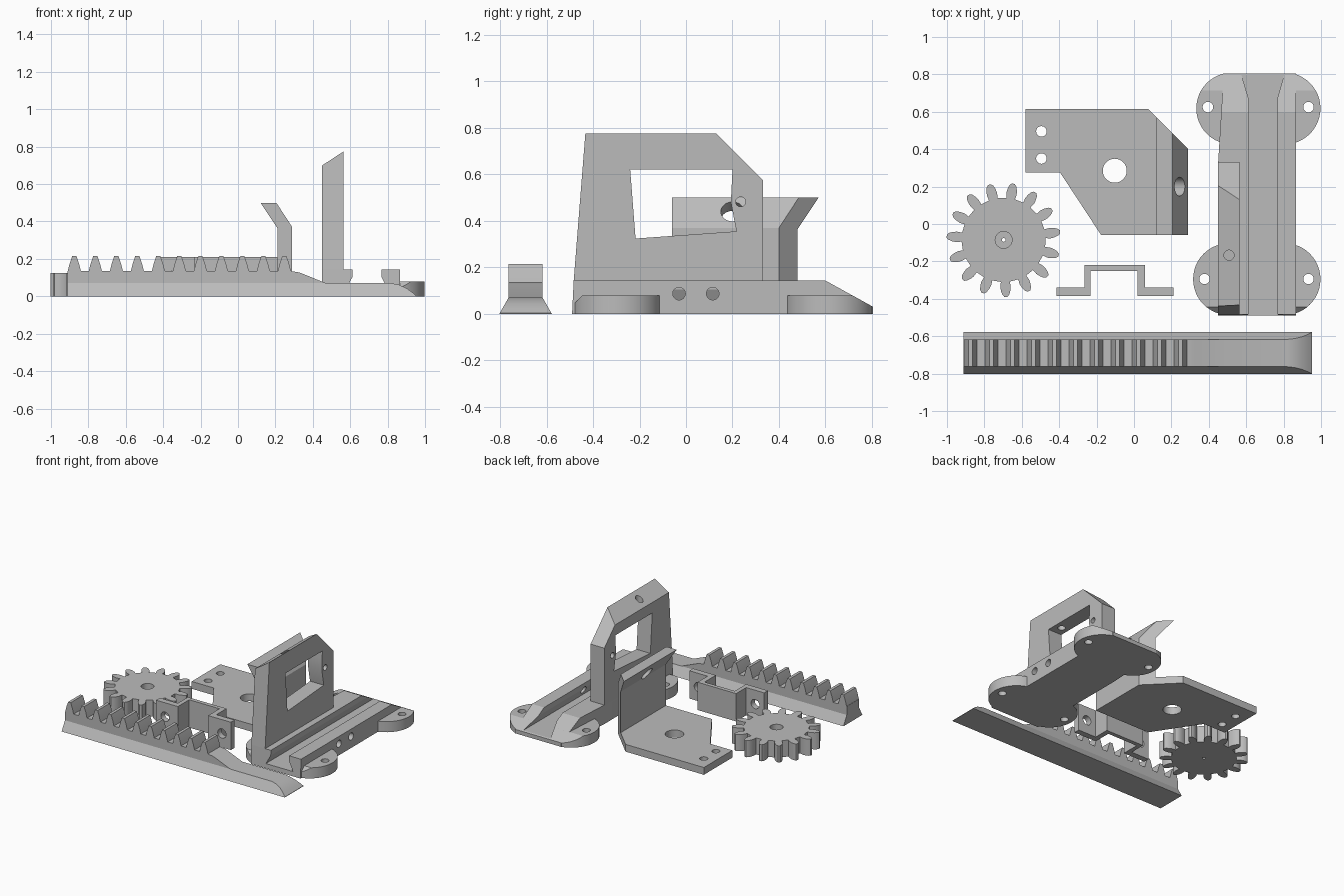
import bpy, bmesh, math
from mathutils import Vector

if "Cube" in bpy.data.objects:
    bpy.data.objects.remove(bpy.data.objects["Cube"], do_unlink=True)

grey = bpy.data.materials.new("light grey plastic")
grey.use_nodes = True
COLOUR = (0.5, 0.5, 0.5, 1)
grey.diffuse_color = COLOUR
grey.node_tree.nodes["Principled BSDF"].inputs["Base Color"].default_value = COLOUR


def make(name, bm):
    bmesh.ops.recalc_face_normals(bm, faces=bm.faces)
    mesh = bpy.data.meshes.new(name)
    bm.to_mesh(mesh)
    bm.free()
    mesh.materials.append(grey)
    obj = bpy.data.objects.new(name, mesh)
    bpy.context.collection.objects.link(obj)
    return obj


def prism(name, axis, outline, lo, hi):
    """Extrude a 2D outline along an axis."""
    place = {"x": lambda a, b, t: (t, a, b),
             "y": lambda a, b, t: (a, t, b),
             "z": lambda a, b, t: (a, b, t)}[axis]
    bm = bmesh.new()
    ends = [[bm.verts.new(place(a, b, t)) for a, b in outline] for t in (lo, hi)]
    for ring in ends:
        bm.faces.new(ring)
    n = len(outline)
    for i in range(n):
        j = (i + 1) % n
        bm.faces.new((ends[0][i], ends[0][j], ends[1][j], ends[1][i]))
    return make(name, bm)


def rod(centre, direction, radius, length, name="drill"):
    """Cylinder centred on a point, along a direction."""
    bm = bmesh.new()
    bmesh.ops.create_cone(bm, cap_ends=True, segments=48, radius1=radius,
                          radius2=radius, depth=length)
    turn = Vector(direction).to_track_quat("Z", "Y").to_matrix()
    bmesh.ops.rotate(bm, verts=bm.verts, matrix=turn)
    bmesh.ops.translate(bm, verts=bm.verts, vec=centre)
    return make(name, bm)


def combine(obj, operation, *tools):
    """Apply booleans and remove the tools."""
    for tool in tools:
        mod = obj.modifiers.new("cut", "BOOLEAN")
        mod.operation, mod.solver, mod.object = operation, "EXACT", tool
        bpy.context.view_layer.objects.active = obj
        bpy.ops.object.modifier_apply(modifier=mod.name)
        bpy.data.objects.remove(tool, do_unlink=True)
    return obj


X, Y, Z = (1, 0, 0), (0, 1, 0), (0, 0, 1)

# Pinion gear with a stepped centre hole
TEETH = 15
half = [(6, 0.225), (6.4, 0.252), (5.2, 0.275), (3.6, 0.294), (1.5, 0.305)]
tooth = [(-a, r) for a, r in half] + [(a, r) for a, r in reversed(half)]
gear_outline = []
for k in range(TEETH):
    for a, r in tooth:
        t = math.radians(80.3 + k * 360 / TEETH + a)
        gear_outline.append((-0.697 + r * math.cos(t), -0.085 + r * math.sin(t)))
gear = prism("pinion_gear", "z", gear_outline, 0, 0.125)
combine(gear, "DIFFERENCE", rod((-0.697, -0.085, 0.125), Z, 0.045, 0.12),
        rod((-0.697, -0.085, 0.06), Z, 0.01, 0.3))

# Toothed rack with a dovetail foot, lofted along its length
sections = [(-0.912, 0.135)]
for k in range(11):
    c = -0.875 + 0.1123 * k
    sections += [(c - 0.035, 0.135), (c - 0.025, 0.175), (c - 0.011, 0.215),
                 (c + 0.011, 0.215), (c + 0.025, 0.175), (c + 0.035, 0.135)]
sections += [(0.33, 0.127), (0.47, 0.07), (0.82, 0.07), (0.86, 0.062),
             (0.9, 0.044), (0.93, 0.023), (0.953, 0.003)]
bm = bmesh.new()
rings = []
for x, h in sections:
    s = min(h, 0.07)
    w = 0.113 - 0.04 * s / 0.07
    ring = [(-0.113, 0), (-w, s), (-w, h), (w, h), (w, s), (0.113, 0)]
    rings.append([bm.verts.new((x, -0.69 + y, z)) for y, z in ring])
for a, b in zip(rings, rings[1:]):
    for i in range(6):
        j = (i + 1) % 6
        bm.faces.new((a[i], a[j], b[j], b[i]))
bm.faces.new(rings[0])
bm.faces.new(rings[-1])
bmesh.ops.remove_doubles(bm, verts=bm.verts, dist=0.0005)
make("toothed_rack", bm)

# Motor bracket: bent profile trimmed to the plate outline
bracket = prism("motor_bracket", "y", [
    (-0.7, 0), (0.29, 0), (0.29, 0.37), (0.205, 0.5), (0.12, 0.5),
    (0.21, 0.365), (0.21, 0.055), (-0.7, 0.055)], -0.2, 0.8)
combine(bracket, "INTERSECT", prism("trim", "z", [
    (-0.58, 0.615), (0.075, 0.615), (0.39, 0.3), (0.39, -0.06),
    (-0.175, -0.06), (-0.395, 0.275), (-0.58, 0.275)], -0.5, 1))
combine(bracket, "DIFFERENCE", rod((-0.103, 0.285, 0), Z, 0.064, 0.3),
        rod((-0.495, 0.495, 0), Z, 0.028, 0.3),
        rod((-0.495, 0.35, 0), Z, 0.028, 0.3),
        rod((0.245, 0.2, 0.44), (0.84, 0, 0.55), 0.05, 0.4))

# Hat-shaped clamp with a screw hole in each foot
clamp = prism("clamp", "z", [
    (-0.415, -0.385), (-0.233, -0.385), (-0.233, -0.25), (0.02, -0.25),
    (0.02, -0.385), (0.21, -0.385), (0.21, -0.34), (0.058, -0.34),
    (0.058, -0.22), (-0.265, -0.22), (-0.265, -0.34), (-0.415, -0.34)], 0, 0.21)
combine(clamp, "DIFFERENCE", *[rod((x, -0.36, 0.105), Y, 0.035, 0.2)
                               for x in (-0.34, 0.135)])

# Slide base: rail body
base = prism("slide_base", "x", [
    (-0.49, 0), (-0.483, 0.143), (0.6, 0.143), (0.805, 0.03), (0.805, 0)], 0.4, 0.865)
combine(base, "INTERSECT", prism("trim", "z", [
    (0.45, -0.6), (0.45, 0.33), (0.485, 0.9), (0.9, 0.9), (0.9, -0.6)], -0.5, 1))

# Mounting ears, sloped at both ends
ears = [(0.508, -0.295), (0.805, -0.295), (0.525, 0.618), (0.805, 0.618)]
for x, y in ears:
    ear = rod((x, y, 0.04), Z, 0.192, 0.08, "ear")
    combine(ear, "INTERSECT", prism("trim", "x", [
        (-0.489, -0.1), (-0.489, 0.035), (-0.44, 0.085), (0.706, 0.085),
        (0.805, 0.03), (0.805, -0.1)], 0, 1.5))
    combine(base, "UNION", ear)

# Dovetail channel, ear holes and side screw holes
channel = prism("channel", "y", [
    (0.575, 0.035), (0.802, 0.035), (0.766, 0.105), (0.766, 0.3),
    (0.613, 0.3), (0.613, 0.105)], -0.7, 1)
combine(base, "DIFFERENCE", channel)
for x, y in [(0.377, -0.294), (0.933, -0.294), (0.395, 0.625), (0.933, 0.625)]:
    combine(base, "DIFFERENCE", rod((x, y, 0), Z, 0.028, 0.4))
for y in (-0.03, 0.115):
    combine(base, "DIFFERENCE", rod((0.82, y, 0.087), X, 0.027, 0.2))

# Upright frame with a window, sloping top and screw holes
frame = prism("upright_frame", "x", [
    (-0.483, 0.143), (-0.433, 0.775), (0.13, 0.775), (0.332, 0.573),
    (0.332, 0.143)], 0.45, 0.565)
combine(frame, "DIFFERENCE",
        prism("window", "x", [(-0.24, 0.62), (0.2, 0.62), (0.193, 0.48),
                              (0.217, 0.355), (-0.217, 0.324)], 0.3, 0.7),
        prism("top_trim", "y", [(0.4, 0.667), (0.62, 0.811), (0.62, 1), (0.4, 1)], -1, 1),
        rod((0.508, -0.167, 0.7), Z, 0.027, 0.3),
        rod((0.5, 0.235, 0.482), X, 0.021, 0.4))

# Smooth round walls, keep edges sharp
for obj in bpy.context.scene.objects:
    obj.select_set(obj.type == "MESH" and grey.name in obj.data.materials)
bpy.context.view_layer.objects.active = base
bpy.ops.object.shade_smooth_by_angle(angle=math.radians(25))
